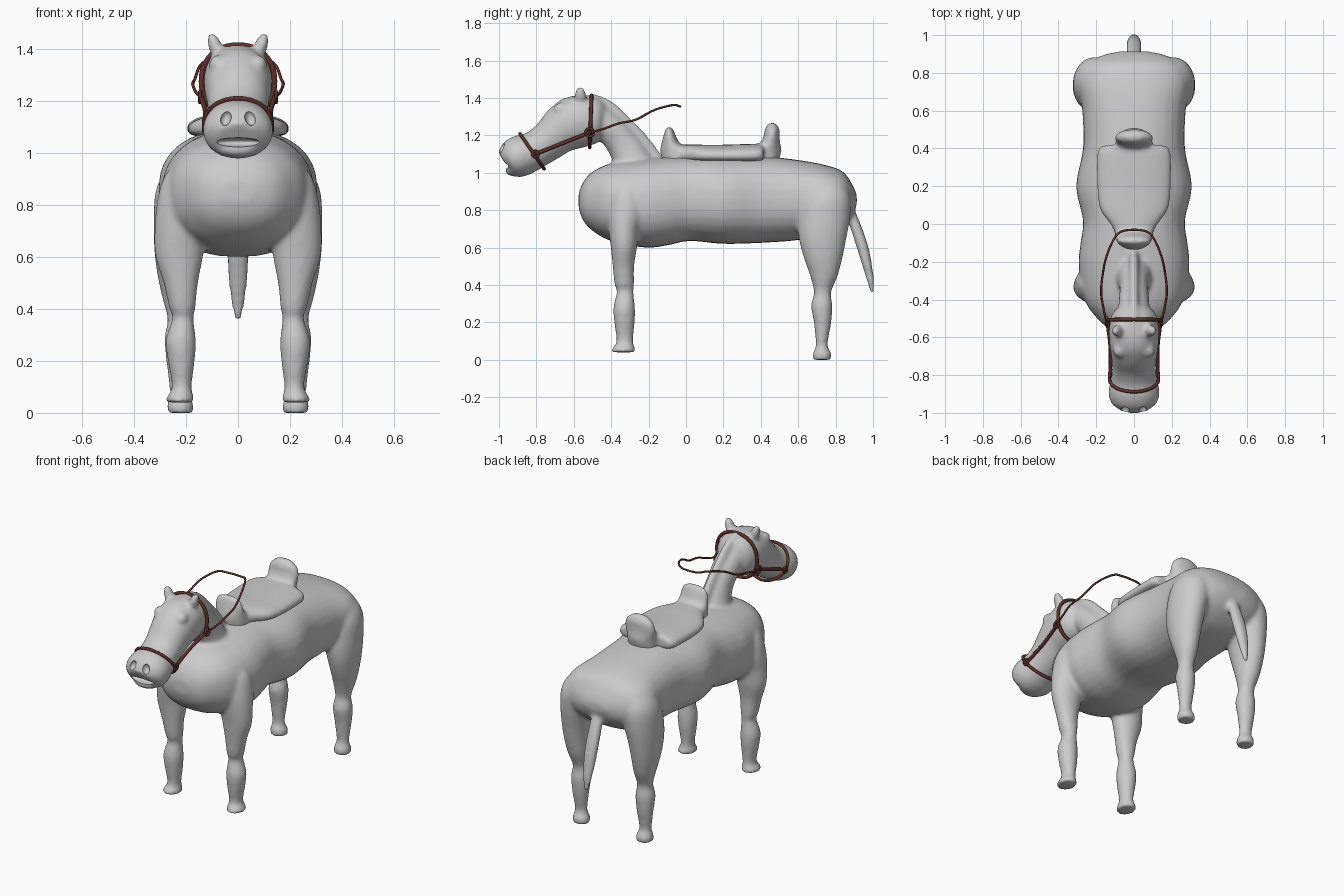
import bpy
import bmesh
from math import sin, cos, pi, radians, copysign
from mathutils import Vector, Matrix

default_cube = bpy.data.objects.get("Cube")
if default_cube:
    bpy.data.objects.remove(default_cube, do_unlink=True)


def make_material(name, colour):
    mat = bpy.data.materials.new(name)
    mat.use_nodes = True
    mat.diffuse_color = (*colour, 1)
    mat.node_tree.nodes["Principled BSDF"].inputs["Base Color"].default_value = (*colour, 1)
    return mat


GREY = make_material("plain grey", (0.6, 0.6, 0.6))
LEATHER = make_material("red brown leather", (0.12, 0.03, 0.022))


def spline(rows, steps=5):
    """Smooth curve through every row of numbers."""
    rows = [Vector(r) for r in rows]
    padded = [rows[0]] + rows + [rows[-1]]
    out = []
    for a, b, c, d in zip(padded, padded[1:], padded[2:], padded[3:]):
        for i in range(steps):
            t = i / steps
            out.append(b + (c - a) * (t / 2) + (a * 2 - b * 5 + c * 4 - d) * (t * t / 2)
                       + (b * 3 - a - c * 3 + d) * (t ** 3 / 2))
    return out + [rows[-1]]


def section(row, power, count):
    """Rounded ring between two edge points in the side plane."""
    ya, za, yb, zb, width, x = row
    points = []
    for i in range(count):
        t = 2 * pi * i / count
        c = copysign(abs(cos(t)) ** (2 / power), cos(t))
        s = copysign(abs(sin(t)) ** (2 / power), sin(t))
        points.append(Vector((x + width * s, (ya + yb + (ya - yb) * c) / 2,
                              (za + zb + (za - zb) * c) / 2)))
    return points


def loft(bm, rows, power=2.0, droop=0.0, count=32):
    """Closed skin over a row of sections: (edge y, z, edge y, z, half width, x)."""
    rings = []
    for row in spline(rows):
        pts = section(row, power, count)
        rings.append([bm.verts.new((p.x, p.y, p.z - droop * p.x ** 2)) for p in pts])
    for r, q in zip(rings, rings[1:]):
        for i in range(count):
            j = (i + 1) % count
            bm.faces.new((r[i], r[j], q[j], q[i]))
    bm.faces.new(rings[0][::-1])
    bm.faces.new(rings[-1])


def upright(rows, side=1):
    """Horizontal sections (z, front y, back y, half width, x)."""
    return [(a, z, b, z, w, x * side) for z, a, b, w, x in rows]


def lengthwise(rows):
    """Vertical sections (y, bottom z, top z, half width)."""
    return [(y, top, y, low, w, 0) for y, low, top, w in rows]


def blob(bm, centre, radii, tilt=0.0):
    matrix = (Matrix.Translation(centre) @ Matrix.Rotation(tilt, 4, "Y")
              @ Matrix.Diagonal((*radii, 1)))
    bmesh.ops.create_uvsphere(bm, u_segments=24, v_segments=16, radius=1, matrix=matrix)


def to_object(name, bm, mat):
    bmesh.ops.recalc_face_normals(bm, faces=bm.faces)
    mesh = bpy.data.meshes.new(name)
    bm.to_mesh(mesh)
    bm.free()
    mesh.materials.append(mat)
    obj = bpy.data.objects.new(name, mesh)
    bpy.context.collection.objects.link(obj)
    return obj


def fuse(obj, voxel, cutter=None):
    """Blend overlapping volumes, carve, then bake the modifiers."""
    remesh = obj.modifiers.new("blend", "REMESH")
    remesh.mode = "VOXEL"
    remesh.voxel_size = voxel
    soften = obj.modifiers.new("soften", "SMOOTH")
    soften.factor = 0.5
    soften.iterations = 10
    if cutter:
        carve = obj.modifiers.new("carve", "BOOLEAN")
        carve.operation = "DIFFERENCE"
        carve.solver = "EXACT"
        carve.object = cutter
    graph = bpy.context.evaluated_depsgraph_get()
    obj.data = bpy.data.meshes.new_from_object(obj.evaluated_get(graph))
    obj.modifiers.clear()
    obj.data.shade_smooth()
    obj.data.set_sharp_from_angle(angle=radians(50))
    if cutter:
        bpy.data.objects.remove(cutter, do_unlink=True)


def tube(name, points, radius, closed=False):
    curve = bpy.data.curves.new(name, "CURVE")
    curve.dimensions = "3D"
    curve.bevel_depth = radius
    curve.bevel_resolution = 2
    curve.use_fill_caps = True
    line = curve.splines.new("POLY")
    line.points.add(len(points) - 1)
    for point, p in zip(line.points, points):
        point.co = (*p, 1)
    line.use_cyclic_u = closed
    line.use_smooth = True
    curve.materials.append(LEATHER)
    obj = bpy.data.objects.new(name, curve)
    bpy.context.collection.objects.link(obj)


# Trunk
horse = bmesh.new()
loft(horse, lengthwise([
    (-.574, .81, .89, .06), (-.55, .745, .95, .135), (-.5, .69, 1.005, .195),
    (-.4, .635, 1.05, .262), (-.22, .6, 1.075, .293), (-.1, .612, 1.085, .283),
    (.02, .635, 1.09, .27), (.2, .62, 1.09, .306), (.4, .625, 1.09, .27),
    (.6, .64, 1.068, .274), (.75, .67, 1.04, .295), (.84, .72, 1.005, .255),
    (.89, .775, .935, .175), (.913, .83, .88, .08)]), power=2.35)

# Neck with a thin mane crest
loft(horse, [(-.12, 1, -.36, .98, .12, 0), (-.18, 1.09, -.39, 1.06, .09, 0),
             (-.25, 1.19, -.42, 1.12, .076, 0), (-.34, 1.29, -.46, 1.17, .08, 0),
             (-.44, 1.37, -.52, 1.2, .085, 0)])
loft(horse, [(-.12, 1.08, -.2, 1.03, .026, 0), (-.2, 1.19, -.27, 1.13, .026, 0),
             (-.3, 1.295, -.36, 1.23, .026, 0), (-.4, 1.385, -.44, 1.31, .026, 0),
             (-.5, 1.425, -.5, 1.36, .026, 0)])

# Head from poll to muzzle, with lower lip
loft(horse, [(-.42, 1.36, -.44, 1.24, .05, 0), (-.47, 1.4, -.46, 1.17, .11, 0),
             (-.56, 1.415, -.53, 1.14, .131, 0), (-.66, 1.395, -.61, 1.12, .13, 0),
             (-.74, 1.33, -.67, 1.085, .12, 0), (-.8, 1.255, -.73, 1.05, .116, 0),
             (-.86, 1.21, -.79, 1.015, .122, 0), (-.92, 1.195, -.85, .985, .135, 0),
             (-.972, 1.165, -.91, .98, .123, 0), (-1.004, 1.11, -.955, 1.03, .075, 0)], power=2.1)
blob(horse, (0, -.915, 1.01), (.08, .052, .03))

# Tail
loft(horse, upright([(.85, .82, .88, .03, 0), (.78, .855, .912, .037, 0),
                     (.7, .88, .944, .041, 0), (.6, .912, .977, .042, 0),
                     (.5, .943, .996, .036, 0), (.42, .968, 1.006, .026, 0),
                     (.355, .985, 1.006, .012, 0)]))

front_leg = [(.04, -.398, -.272, .053, .222), (.06, -.395, -.272, .053, .222),
             (.1, -.372, -.283, .038, .216), (.2, -.384, -.274, .052, .218),
             (.28, -.388, -.273, .058, .22), (.365, -.37, -.281, .041, .212),
             (.4, -.382, -.277, .05, .214), (.5, -.392, -.277, .067, .22),
             (.6, -.402, -.262, .092, .226), (.7, -.415, -.25, .101, .22),
             (.8, -.42, -.22, .1, .213), (.9, -.4, -.235, .088, .2), (.97, -.37, -.27, .05, .18)]
hind_leg = [(0, .678, .778, .051, .222), (.035, .678, .778, .051, .222),
            (.08, .694, .758, .038, .225), (.2, .683, .777, .051, .225),
            (.29, .668, .783, .058, .225), (.36, .684, .776, .046, .225),
            (.45, .663, .812, .063, .23), (.55, .628, .838, .078, .235),
            (.65, .603, .858, .091, .232), (.75, .6, .876, .103, .221),
            (.85, .617, .882, .111, .206), (.92, .65, .86, .09, .195), (.97, .69, .83, .045, .18)]

# Legs, ears, brows and nostril cutters on both sides
cuts = bmesh.new()
for side in (1, -1):
    loft(horse, upright(front_leg, side))
    loft(horse, upright(hind_leg, side))
    blob(horse, (side * .086, -.565, 1.405), (.027, .032, .062), side * .35)
    blob(horse, (side * .078, -.67, 1.34), (.034, .038, .036))
    blob(cuts, (side * .047, -.99, 1.135), (.021, .03, .031), side * -.25)

# Mouth slit
blob(cuts, (0, -.965, 1.04), (.085, .045, .018))
cutter = to_object("face_cutter", cuts, GREY)
cutter.hide_render = True
fuse(to_object("horse", horse, GREY), .011, cutter)

# Saddle seat, pommel and cantle
saddle = bmesh.new()
loft(saddle, lengthwise([
    (-.07, 1.06, 1.15, .085), (0, 1.06, 1.15, .125), (.08, 1.062, 1.15, .18),
    (.2, 1.062, 1.15, .195), (.37, 1.062, 1.155, .195), (.415, 1.065, 1.15, .17)]),
    power=2.7, droop=.4)
loft(saddle, upright([(1.06, -.13, .03, .1, 0), (1.12, -.138, .02, .1, 0),
                      (1.16, -.13, -.035, .094, 0), (1.2, -.12, -.055, .09, 0),
                      (1.23, -.11, -.068, .072, 0), (1.245, -.1, -.08, .035, 0)]))
loft(saddle, upright([(1.06, .38, .495, .09, 0), (1.12, .345, .51, .096, 0),
                      (1.16, .395, .503, .1, 0), (1.2, .417, .5, .1, 0),
                      (1.235, .422, .499, .085, 0), (1.267, .445, .478, .04, 0)]))
fuse(to_object("saddle", saddle, GREY), .01)

# Bridle bands around muzzle and poll
tube("noseband", section((-.888, 1.209, -.758, 1.02, .13, 0), 2, 48), .009, True)
tube("headband", section((-.505, 1.414, -.515, 1.135, .141, 0), 2.2, 48), .01, True)

# Cheek straps and bit rings
for side, label in ((1, "left"), (-1, "right")):
    bit, cheek = Vector((side * .127, -.805, 1.1)), Vector((side * .142, -.515, 1.215))
    bend = (bit + cheek) / 2 - Vector((side * .01, 0, 0))
    tube(label + "_cheek_strap", spline([bit, bend, cheek]), .01)
    for name, hub, size in (("bit_ring", bit, .017), ("cheek_ring", cheek, .022)):
        ring = [hub + Vector((side * .004, size * cos(a * pi / 8), size * sin(a * pi / 8)))
                for a in range(16)]
        tube(label + "_" + name, ring, .007, True)

# Reins: one loop mirrored about the centre
half = [(.146, -.515, 1.215), (.163, -.44, 1.235), (.174, -.36, 1.264), (.166, -.27, 1.283),
        (.145, -.17, 1.335), (.1, -.07, 1.362), (.05, -.035, 1.355)]
tube("reins", spline(half + [(-x, y, z) for x, y, z in reversed(half)]), .006)
